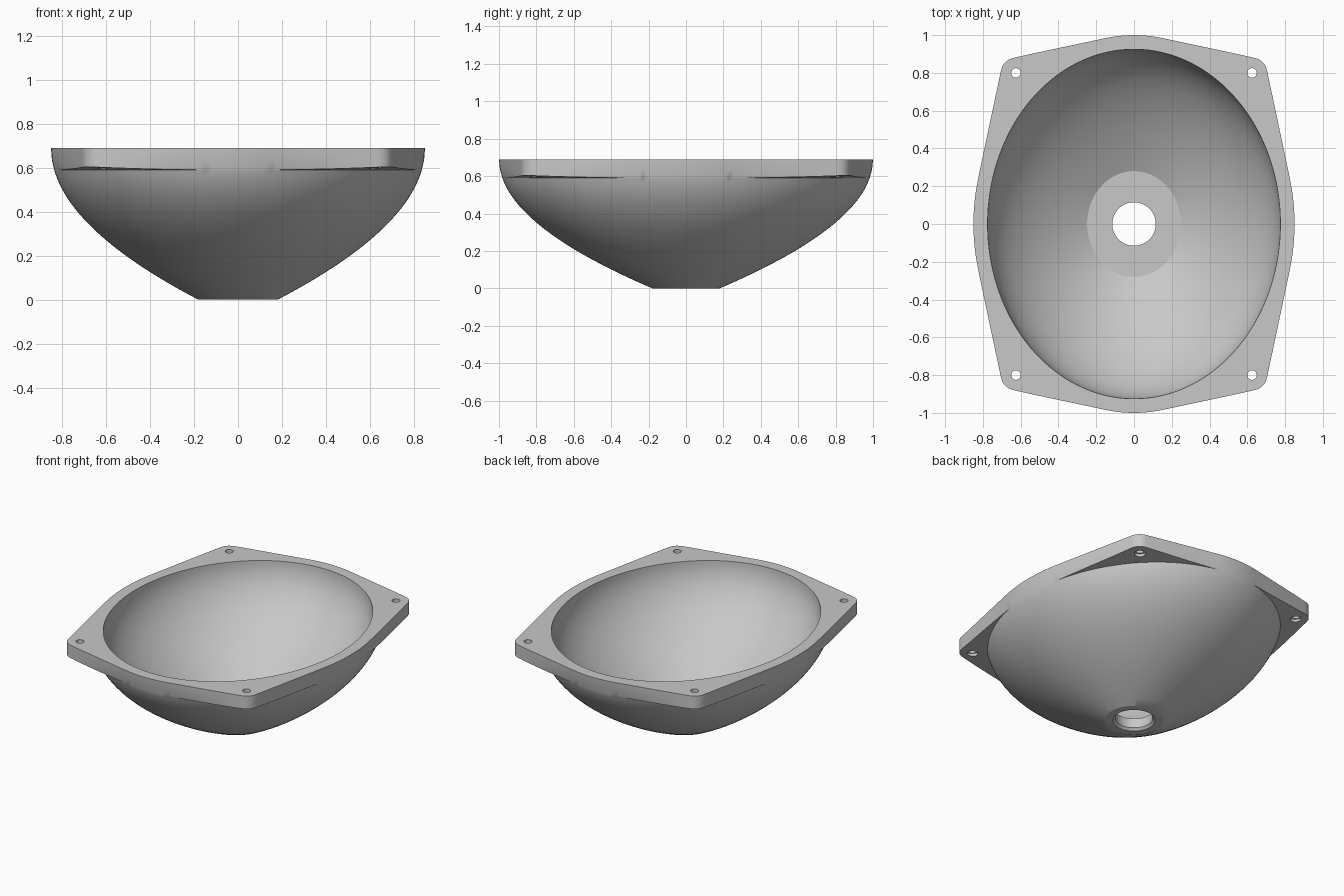
import bpy
import bmesh
import math

cube = bpy.data.objects.get("Cube")
if cube:
    bpy.data.objects.remove(cube, do_unlink=True)

SEGMENTS = 360
LEDGE, WALL = 0.59, 0.075
HOLE = (0.625, 0.80)      # corner screw hole centre
CORNER_RADIUS = 0.08
ANGLES = [2 * math.pi * i / SEGMENTS for i in range(SEGMENTS)]

metal = bpy.data.materials.new("satin grey")
metal.use_nodes = True
grey = (0.58, 0.58, 0.58, 1)
metal.diffuse_color = grey
metal.node_tree.nodes["Principled BSDF"].inputs["Base Color"].default_value = grey


def bowl(t, inset=0):
    """Half width, half length and height of the wall, t from 0 to 1."""
    s = (1 - t) ** 2
    return 0.85 - 0.67 * s - inset, 1.0 - 0.82 * s - inset, 0.70 * t - 0.01 * t * t


def oval(a, b):
    return [a * b / math.hypot(b * math.cos(q), a * math.sin(q)) for q in ANGLES]


def flange(a, b):
    """Radii of a band stretched round an oval and four corner circles."""
    support = []
    for q in ANGLES:
        c, s = math.cos(q), math.sin(q)
        corner = HOLE[0] * abs(c) + HOLE[1] * abs(s) + CORNER_RADIUS
        support.append(max(math.hypot(a * c, b * s), corner))
    reach = SEGMENTS // 5
    return [min(support[(i + k) % SEGMENTS] / math.cos(2 * math.pi * k / SEGMENTS)
                for k in range(-reach, reach + 1))
            for i in range(SEGMENTS)]


# Stack of closed rings: up the outside, over the flange, down the inside
rings = []


def add_ring(radii, heights):
    if not isinstance(heights, list):
        heights = [heights] * SEGMENTS
    rings.append([(r * math.cos(q), r * math.sin(q), z)
                  for r, q, z in zip(radii, ANGLES, heights)])


add_ring(oval(0.115, 0.115), 0.015)
add_ring(oval(0.13, 0.13), 0)

# Outer wall up to the underside of the flange
t_ledge = 0.853
steps = 24
for i in range(steps + 1):
    a, b, z = bowl(t_ledge * i / steps)
    add_ring(oval(a, b), z)

# Flange, with its underside rising slightly to the corners
base = oval(*bowl(t_ledge)[:2])
band = flange(*bowl(t_ledge)[:2])
most = max(r - e for r, e in zip(band, base))
add_ring([max(r, e + 0.0001) for r, e in zip(band, base)],
         [LEDGE + 0.0003 + 0.013 * (r - e) / most for r, e in zip(band, base)])
for t in (0.92, 1):
    a, b, z = bowl(t)
    add_ring(flange(a, b), z)

# Inner wall down to the flat floor round the centre hole
t_floor = 0.113
for i in range(steps + 1):
    a, b, z = bowl(1 - (1 - t_floor) * i / steps, WALL)
    add_ring(oval(a, b), z)
add_ring(oval(0.115, 0.115), z)

bm = bmesh.new()
loops = [[bm.verts.new(p) for p in ring] for ring in rings]
for low, high in zip(loops, loops[1:] + loops[:1]):
    for i in range(SEGMENTS):
        j = (i + 1) % SEGMENTS
        bm.faces.new((low[i], low[j], high[j], high[i]))
bmesh.ops.recalc_face_normals(bm, faces=bm.faces)
mesh = bpy.data.meshes.new("reflector_bowl")
bm.to_mesh(mesh)
bm.free()
mesh.materials.append(metal)
reflector = bpy.data.objects.new("reflector_bowl", mesh)
bpy.context.collection.objects.link(reflector)


def drill(x, y, radius, bottom, top):
    bpy.ops.mesh.primitive_cylinder_add(
        vertices=32, radius=radius, depth=top - bottom,
        location=(x, y, (top + bottom) / 2))
    cutter = bpy.context.object
    cutter.name = "screw_hole_cutter"
    cutter.hide_render = True
    cutter.data.materials.append(metal)
    cut = reflector.modifiers.new("screw_hole", "BOOLEAN")
    cut.operation = "DIFFERENCE"
    cut.solver = "EXACT"
    cut.object = cutter
    bpy.context.view_layer.objects.active = reflector
    bpy.ops.object.modifier_apply(modifier=cut.name)
    bpy.data.objects.remove(cutter, do_unlink=True)


# Four screw holes through the flange corners, widened underneath
for sx in (-1, 1):
    for sy in (-1, 1):
        drill(sx * HOLE[0], sy * HOLE[1], 0.025, 0.5, 0.8)
        drill(sx * HOLE[0], sy * HOLE[1], 0.033, 0.5, 0.615)

bpy.ops.object.select_all(action="DESELECT")
reflector.select_set(True)
bpy.context.view_layer.objects.active = reflector
bpy.ops.object.shade_smooth_by_angle(angle=math.radians(25))
